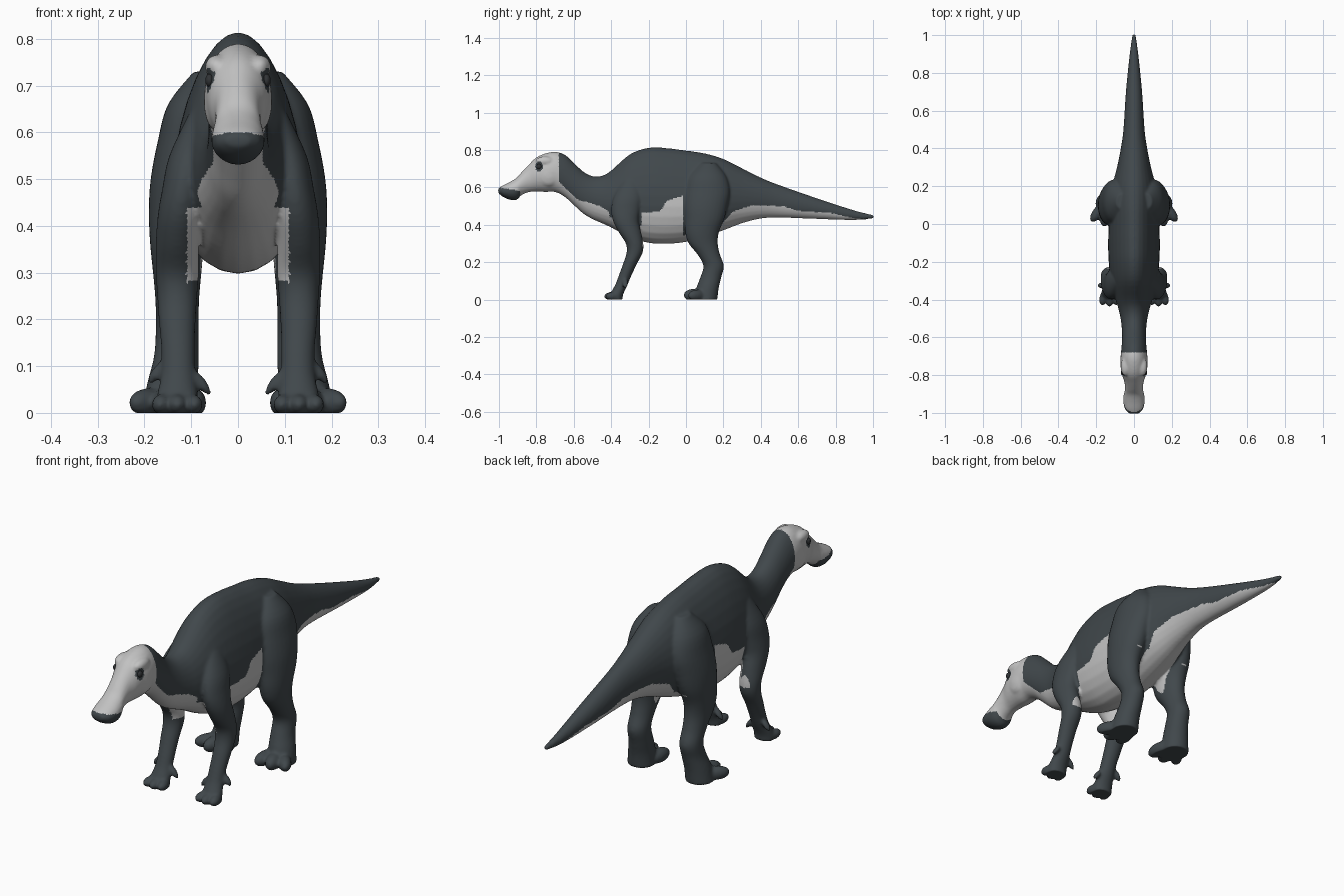
import bpy, bmesh, math
from mathutils import Vector, Matrix

if "Cube" in bpy.data.objects:
    bpy.data.objects.remove(bpy.data.objects["Cube"])


def material(name, rgb):
    m = bpy.data.materials.new(name)
    m.diffuse_color = (*rgb, 1)
    m.use_nodes = True
    m.node_tree.nodes["Principled BSDF"].inputs["Base Color"].default_value = m.diffuse_color
    return m


slate = material("slate grey hide", (0.052, 0.064, 0.071))
pale = material("pale grey hide", (0.54, 0.54, 0.54))
eye_dark = material("dark eye", (0.03, 0.033, 0.036))


def spline(rows, steps=4):
    """Catmull-Rom samples through rows of numbers."""
    out = []
    for i in range(len(rows) - 1):
        a, b, c, d = (rows[max(i - 1, 0)], rows[i], rows[i + 1],
                      rows[min(i + 2, len(rows) - 1)])
        for s in range(steps):
            t = s / steps
            out.append([0.5 * (2 * q + (r - p) * t + (2 * p - 5 * q + 4 * r - u) * t * t
                               + (3 * q - p - 3 * r + u) * t ** 3)
                        for p, q, r, u in zip(a, b, c, d)])
    return out + [list(rows[-1])]


def loft(bm, rings):
    """Skin a list of point rings into a closed tube."""
    loops = [[bm.verts.new(p) for p in ring] for ring in rings]
    n = len(loops[0])
    faces = [bm.faces.new(loops[0]), bm.faces.new(loops[-1])]
    for a, b in zip(loops, loops[1:]):
        for i in range(n):
            j = (i + 1) % n
            faces.append(bm.faces.new((a[i], a[j], b[j], b[i])))
    bmesh.ops.recalc_face_normals(bm, faces=faces)


ANGLES = [2 * math.pi * i / 28 for i in range(28)]


def limb(bm, rows, side):
    """Rows: x, y, z, half width, half depth."""
    loft(bm, [[(side * (x + rx * math.cos(a)), y + ry * math.sin(a), z) for a in ANGLES]
              for x, y, z, rx, ry in spline(rows)])


def blob(bm, side, centre, radii, yaw=0, roll=0):
    """Ellipsoid, turned outward by yaw and tilted by roll degrees."""
    x, y, z = centre
    m = (Matrix.Translation((side * x, y, z)) @ Matrix.Rotation(math.radians(yaw * side), 4, 'Z')
         @ Matrix.Rotation(math.radians(roll * side), 4, 'Y') @ Matrix.Diagonal((*radii, 1)))
    bmesh.ops.create_uvsphere(bm, u_segments=20, v_segments=12, radius=1, matrix=m)


bm = bmesh.new()

# head, neck, trunk and tail: y, top, bottom, half width, taper to the back ridge
trunk = [
    (-1.004, .595, .57, .025, 0), (-.98, .61, .55, .048, 0), (-.94, .63, .533, .057, 0),
    (-.905, .652, .533, .055, 0), (-.88, .68, .558, .049, 0), (-.84, .722, .574, .050, 0),
    (-.8, .76, .577, .063, 0), (-.75, .782, .575, .071, 0), (-.7, .79, .575, .071, 0),
    (-.65, .776, .55, .066, .05), (-.6, .732, .505, .063, .05), (-.55, .685, .46, .065, .05),
    (-.5, .66, .43, .071, .05), (-.45, .662, .408, .082, .1), (-.4, .69, .385, .096, .15),
    (-.3, .777, .333, .120, .2), (-.2, .812, .303, .131, .22), (-.1, .81, .298, .134, .22),
    (0, .797, .308, .131, .2), (.1, .782, .335, .128, .18), (.2, .752, .37, .115, .12),
    (.3, .702, .408, .09, .05), (.4, .652, .433, .07, 0), (.5, .612, .438, .056, 0),
    (.7, .542, .431, .043, 0), (.9, .477, .425, .023, 0), (1.004, .452, .434, .009, 0)]
loft(bm, [[(w * math.sin(a) * (1 - k * math.cos(a)), y,
            (top + bot) / 2 + (top - bot) / 2 * math.cos(a)) for a in ANGLES]
          for y, top, bot, w, k in spline(trunk)])

hind_leg = [
    (.065, .12, .73, .03, .04), (.088, .115, .66, .062, .1), (.104, .115, .58, .068, .12),
    (.116, .105, .50, .071, .117), (.125, .098, .43, .066, .106), (.13, .086, .36, .058, .09),
    (.13, .092, .30, .052, .078), (.13, .122, .24, .047, .06), (.13, .148, .18, .046, .055),
    (.132, .133, .12, .048, .056), (.14, .115, .06, .055, .06), (.145, .107, -.005, .06, .06)]
fore_leg = [
    (.08, -.29, .64, .025, .045), (.105, -.31, .55, .042, .075), (.117, -.323, .48, .045, .077),
    (.125, -.322, .42, .047, .068), (.13, -.30, .36, .046, .06), (.13, -.275, .30, .046, .047),
    (.13, -.275, .25, .043, .043), (.13, -.30, .19, .039, .037), (.128, -.325, .13, .036, .034),
    (.128, -.345, .08, .037, .033), (.13, -.37, .03, .045, .035), (.13, -.375, -.005, .045, .035)]

for side in (-1, 1):
    limb(bm, hind_leg, side)
    limb(bm, fore_leg, side)
    # hind toes
    blob(bm, side, (.098, .055, .022), (.03, .062, .032), -6)
    blob(bm, side, (.148, .045, .024), (.031, .06, .034), 12)
    blob(bm, side, (.19, .062, .022), (.028, .062, .031), 38)
    # front toes and side digits
    for x, y, yaw in ((.097, -.395, -10), (.13, -.402, 0), (.163, -.395, 10)):
        blob(bm, side, (x, y, .018), (.021, .036, .022), yaw)
    blob(bm, side, (.08, -.345, .065), (.012, .015, .034), 0, 38)
    blob(bm, side, (.172, -.325, .088), (.012, .015, .032), 0, -38)
    # brow and cheek
    blob(bm, side, (.045, -.755, .74), (.026, .05, .026))
    blob(bm, side, (.048, -.735, .665), (.025, .06, .06))

mesh = bpy.data.meshes.new("body")
bm.to_mesh(mesh)
bm.free()
body = bpy.data.objects.new("body", mesh)
bpy.context.collection.objects.link(body)
bpy.context.view_layer.objects.active = body
body.select_set(True)

# fuse the parts into one smooth skin
fuse = body.modifiers.new("fuse", 'REMESH')
fuse.mode = 'VOXEL'
fuse.voxel_size = 0.0065
soften = body.modifiers.new("soften", 'SMOOTH')
soften.factor = 0.5
soften.iterations = 6
for mod in ("fuse", "soften"):
    bpy.ops.object.modifier_apply(modifier=mod)

# upper edge of the pale underside: y, z
EDGE = [(-.69, .64), (-.58, .535), (-.46, .50), (-.41, .47), (-.24, .465), (-.14, .47),
        (-.1, .53), (-.015, .555), (.17, .38), (.25, .47), (.35, .503), (.52, .50),
        (.6, .475), (.77, .463), (.9, .435), (1.1, .42)]


def edge_height(y):
    for (y0, z0), (y1, z1) in zip(EDGE, EDGE[1:]):
        if y <= y1:
            return z0 + (z1 - z0) * (y - y0) / (y1 - y0)
    return EDGE[-1][1]


def is_pale(c):
    x, y, z = abs(c.x), c.y, c.z
    if y < -.68:                                   # face, except bill and eye patch
        bill = y < -.885 and z < .6 - .17 * (y + 1)
        eye = x > .035 and ((y + .786) / .021) ** 2 + ((z - .711) / .026) ** 2 < 1
        return not (bill or eye)
    if z < .28:                                    # lower limbs
        return False
    if -.41 < y < -.235:                           # chest between the fore legs
        return (x < .07 and z < .5) or (x < .11 and z < .44)
    if -.015 < y < .19:                            # belly between the thighs
        return x < .08 and z < .41
    return z < edge_height(y)


mesh = body.data
mesh.materials.clear()
mesh.materials.append(slate)
mesh.materials.append(pale)
for v in mesh.vertices:                            # flat soles
    v.co.z = max(v.co.z, 0.0)
for p in mesh.polygons:
    p.use_smooth = True
    p.material_index = 1 if is_pale(p.center) else 0

# eyes
for side, label in ((-1, "right_eye"), (1, "left_eye")):
    bm = bmesh.new()
    blob(bm, side, (.061, -.786, .711), (.009, .014, .014))
    m = bpy.data.meshes.new(label)
    bm.to_mesh(m)
    bm.free()
    m.materials.append(eye_dark)
    for p in m.polygons:
        p.use_smooth = True
    bpy.context.collection.objects.link(bpy.data.objects.new(label, m))
